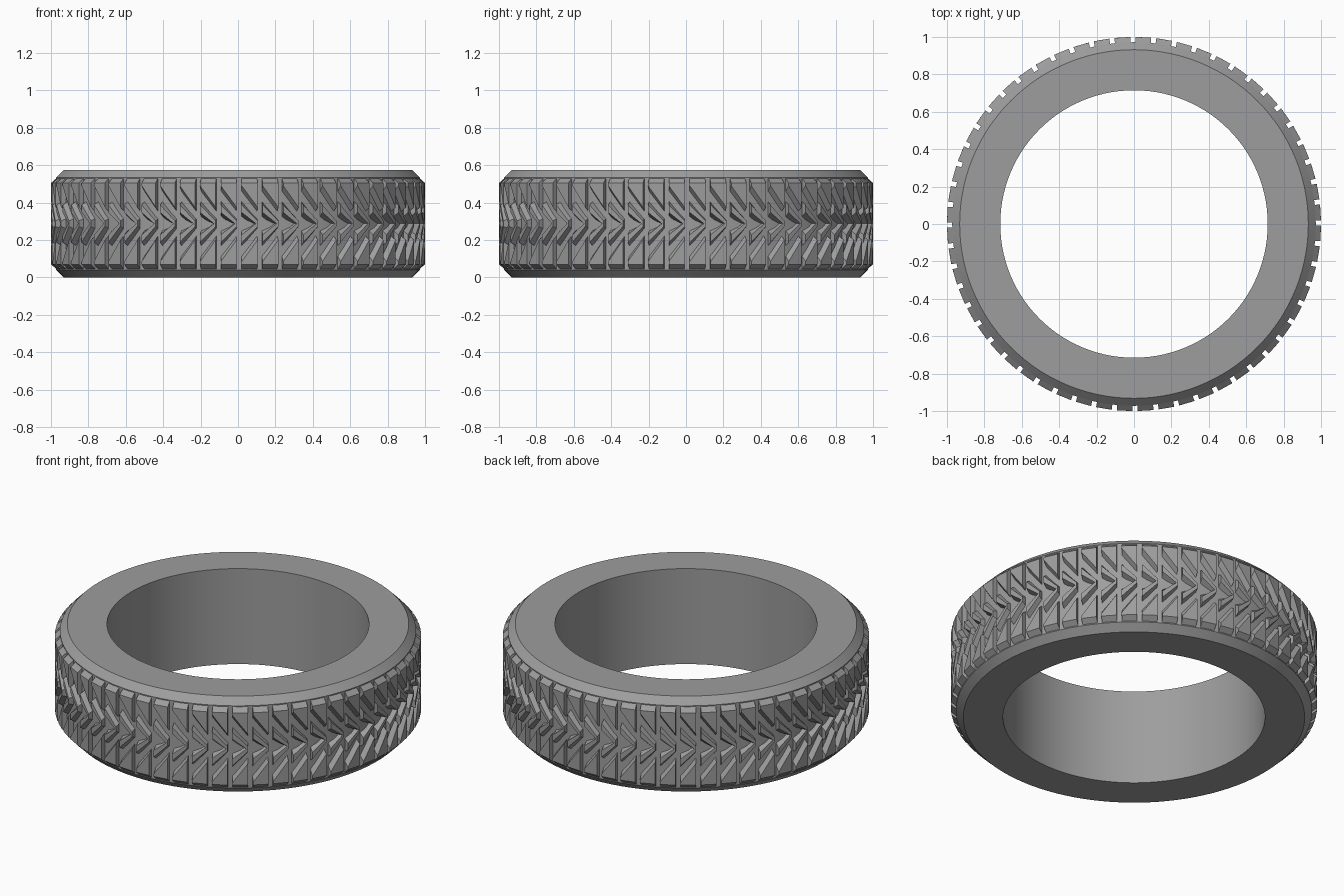
import bpy, bmesh, math

if "Cube" in bpy.data.objects:
    bpy.data.objects.remove(bpy.data.objects["Cube"])

HEIGHT = 0.575
COUNT = 56                      # tread blocks around the tyre
PITCH = 2 * math.pi / COUNT
WIDTH = 0.085                   # angular width of one block
START = -math.pi / 2 + 0.02     # left edge of the first block
BASE_R, TOP_R = 0.96, 1.0

rubber = bpy.data.materials.new("grey rubber")
rubber.diffuse_color = (0.34, 0.34, 0.34, 1)
rubber.use_nodes = True
rubber.node_tree.nodes["Principled BSDF"].inputs["Base Color"].default_value = rubber.diffuse_color


def finish(bm, name):
    bmesh.ops.recalc_face_normals(bm, faces=bm.faces[:])
    mesh = bpy.data.meshes.new(name)
    bm.to_mesh(mesh)
    bm.free()
    obj = bpy.data.objects.new(name, mesh)
    obj.data.materials.append(rubber)
    bpy.context.collection.objects.link(obj)
    return obj


def polar(r, a, z):
    return (r * math.cos(a), r * math.sin(a), z)


# Tyre body: chamfered ring section swept around z
section = [(0.715, 0), (0.932, 0), (0.972, 0.04),
           (0.972, HEIGHT - 0.04), (0.932, HEIGHT), (0.715, HEIGHT)]
SEG = COUNT * 2
bm = bmesh.new()
rings = [[bm.verts.new(polar(r, 2 * math.pi * i / SEG, z)) for r, z in section]
         for i in range(SEG)]
for i in range(SEG):
    a, b = rings[i], rings[(i + 1) % SEG]
    for j in range(len(section)):
        k = (j + 1) % len(section)
        bm.faces.new((a[j], b[j], b[k], a[k]))
body = finish(bm, "tyre_body")
bpy.context.view_layer.objects.active = body
body.select_set(True)
bpy.ops.object.shade_smooth_by_angle(angle=math.radians(30))


# Tread rows: outlines as (fraction of block width, height)
def tread_row(name, base, top):
    bm = bmesh.new()
    for i in range(COUNT):
        a0 = START + i * PITCH
        low = [bm.verts.new(polar(BASE_R, a0 + u * WIDTH, z)) for u, z in base]
        high = [bm.verts.new(polar(TOP_R, a0 + u * WIDTH, z)) for u, z in top]
        bm.faces.new(high)
        n = len(base)
        for j in range(n):
            k = (j + 1) % n
            bm.faces.new((low[j], low[k], high[k], high[j]))
        bm.faces.new(low[::-1])
    return finish(bm, name)


def flip(outline):
    return [(u, HEIGHT - z) for u, z in reversed(outline)]


# Shoulder blocks with a slanted inner edge
shoulder_base = [(0, 0.45), (1, 0.345), (1, 0.54), (0, 0.54)]
shoulder_top = [(0, 0.49), (1, 0.375), (1, 0.505), (0, 0.505)]
tread_row("upper_tread_blocks", shoulder_base, shoulder_top)
tread_row("lower_tread_blocks", flip(shoulder_base), flip(shoulder_top))

# Centre blocks shaped as arrowheads with a notch on one side
mid = HEIGHT / 2
arrow_base = [(0, mid - 0.125), (1, mid - 0.03), (1, mid + 0.03),
              (0, mid + 0.125), (0, mid + 0.03), (0.8, mid), (0, mid - 0.03)]
arrow_top = [(0, mid - 0.1), (1, mid - 0.015), (1, mid + 0.015),
             (0, mid + 0.1), (0, mid + 0.06), (0.9, mid), (0, mid - 0.06)]
tread_row("centre_tread_blocks", arrow_base, arrow_top)
